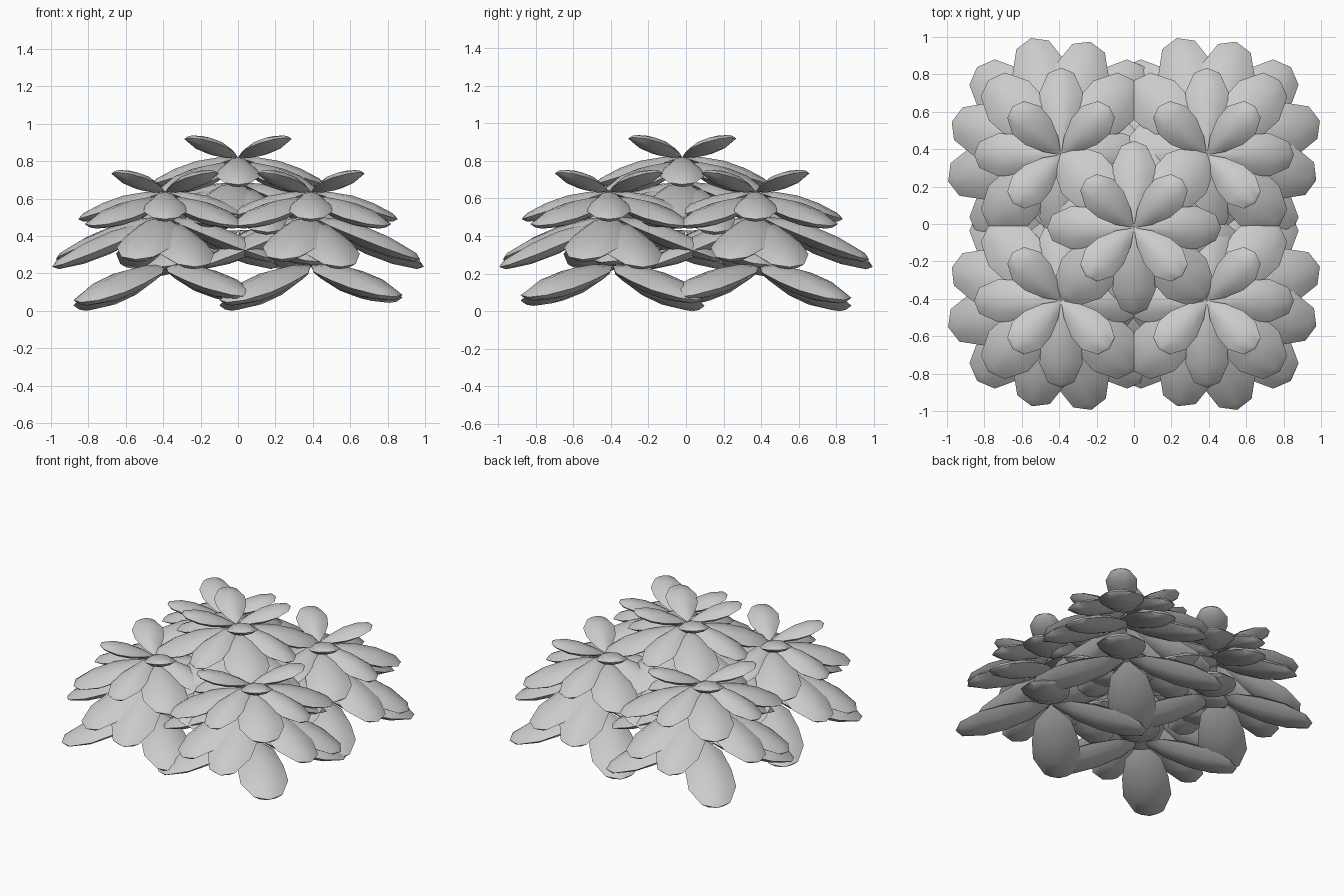
import bpy, bmesh
from math import radians, cos, sin
from mathutils import Vector

if "Cube" in bpy.data.objects:
    bpy.data.objects.remove(bpy.data.objects["Cube"])

# leaf outline: (fraction of length, fraction of half width, fraction of thickness)
OUTLINE = [(0.22, 0.55, 0.65), (0.48, 0.93, 1.0), (0.72, 1.0, 0.9), (0.94, 0.6, 0.45)]
# cross-section from one rim to the other: (sideways, lift)
SECTION = [(-1, 0), (-0.55, 0.75), (0, 1), (0.55, 0.75), (1, 0)]

# rings: name, angles, reach, half width, base height, tip height, thickness, y shift, base fullness
DIAG = [45, 135, 225, 315]
RINGS = [
    ("crown", DIAG, 0.365, 0.105, 0.00, 0.105, 0.042, -0.02, 1.0),
    ("upper", [0, 90, 180, 270], 0.465, 0.115, 0.00, -0.145, 0.05, -0.02, 1.0),
    ("middle", DIAG, 0.55, 0.15, -0.03, -0.18, 0.055, -0.01, 0.7),
    ("lower_short", [-15, 75, 165, 255], 0.605, 0.15, -0.13, -0.36, 0.06, 0.0, 0.5),
    ("lower_long", [15, 105, 195, 285], 0.625, 0.15, -0.15, -0.40, 0.06, 0.0, 0.5),
    ("base", DIAG, 0.635, 0.16, -0.39, -0.59, 0.065, 0.0, 0.5),
]
# lowest leaves droop unevenly
DROOP = {("base", 45): 0.015, ("base", 135): -0.03, ("base", 315): 0.03}


def add_leaf(bm, angle, reach, half, z0, z1, thick, dy, full):
    """Closed, tilted leaf that bulges above and below its rim."""
    a = radians(angle)
    out, side = Vector((cos(a), sin(a), 0)), Vector((-sin(a), cos(a), 0))

    def point(t, w, lift):
        z = z0 + (z1 - z0) * t + lift
        return bm.verts.new(out * reach * t + side * half * w + Vector((0, dy, z)))

    profile = [(t, w ** full if t < 0.5 else w, h) for t, w, h in OUTLINE]
    root, tip = point(0, 0, 0), point(1, 0, 0)
    rims = [(point(t, -w, 0), point(t, w, 0)) for t, w, _ in profile]
    for sign in (1, -1):
        rows = []
        for (t, w, h), (right, left) in zip(profile, rims):
            inner = [point(t, w * s, sign * thick * h * l) for s, l in SECTION[1:-1]]
            rows.append([right, *inner, left])
        for i in range(len(SECTION) - 1):
            bm.faces.new((root, rows[0][i], rows[0][i + 1]))
            bm.faces.new((tip, rows[-1][i], rows[-1][i + 1]))
            for r, q in zip(rows, rows[1:]):
                bm.faces.new((r[i], r[i + 1], q[i + 1], q[i]))


def add_cluster(name, x, y, z):
    for ring, angles, reach, half, z0, z1, *rest in RINGS:
        bm = bmesh.new()
        for angle in angles:
            add_leaf(bm, angle, reach, half, z0, z1 + DROOP.get((ring, angle), 0), *rest)
        bmesh.ops.recalc_face_normals(bm, faces=bm.faces)
        mesh = bpy.data.meshes.new(f"{name}_{ring}_leaves")
        bm.to_mesh(mesh)
        bm.free()
        obj = bpy.data.objects.new(mesh.name, mesh)
        bpy.context.collection.objects.link(obj)
        obj.location = (x, y, z)
        bpy.ops.object.select_all(action='DESELECT')
        obj.select_set(True)
        bpy.context.view_layer.objects.active = obj
        bpy.ops.object.shade_smooth_by_angle(angle=radians(40))


# tall middle cluster and four lower corner clusters
add_cluster("center", 0, 0, 0.82)
for label, sx, sy in (("front_left", -1, -1), ("front_right", 1, -1),
                      ("back_left", -1, 1), ("back_right", 1, 1)):
    add_cluster(label, sx * 0.39, sy * 0.39, 0.635)
